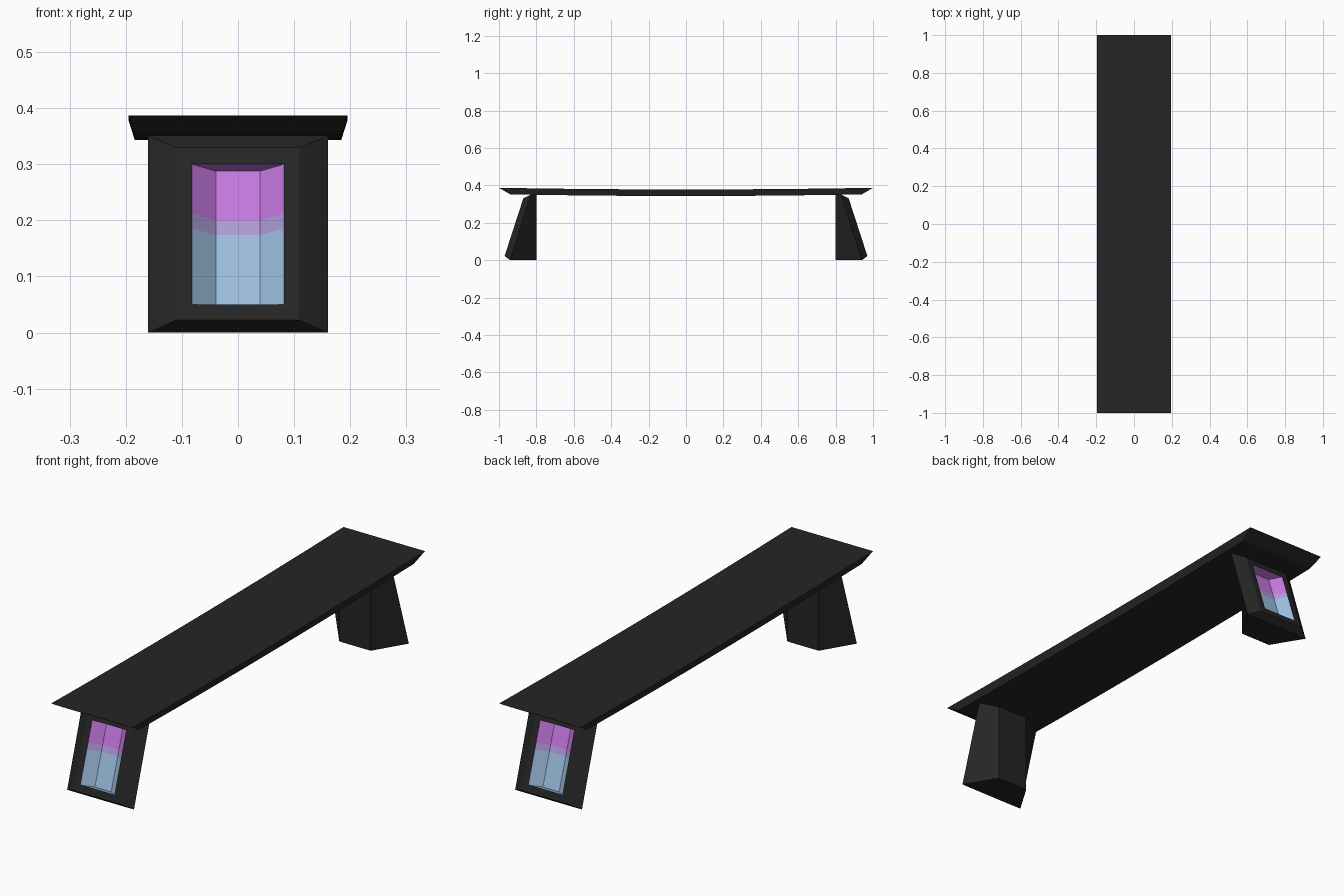
import bpy, bmesh, math

if "Cube" in bpy.data.objects:
    bpy.data.objects.remove(bpy.data.objects["Cube"])


def material(name, rgb):
    m = bpy.data.materials.new(name)
    m.diffuse_color = (*rgb, 1)
    m.use_nodes = True
    m.node_tree.nodes["Principled BSDF"].inputs["Base Color"].default_value = m.diffuse_color
    return m


BLACK = material("charcoal", (0.0185, 0.0185, 0.0185))
PURPLE = material("glow purple", (0.57, 0.188, 0.76))
LILAC = material("glow lilac", (0.43, 0.33, 0.68))
BLUE = material("glow blue", (0.34, 0.52, 0.74))


def finish(bm, name, mats):
    bmesh.ops.recalc_face_normals(bm, faces=bm.faces)
    me = bpy.data.meshes.new(name)
    bm.to_mesh(me)
    bm.free()
    for m in mats:
        me.materials.append(m)
    ob = bpy.data.objects.new(name, me)
    bpy.context.collection.objects.link(ob)
    return ob


def bridge(bm, a, b, closed=True):
    n = len(a)
    return [bm.faces.new((a[i], a[(i + 1) % n], b[(i + 1) % n], b[i]))
            for i in range(n if closed else n - 1)]


# Seat: gently sagging slab with undercut edges
bm = bmesh.new()
rings = []
for i in range(9):
    t = -1 + i / 4
    sag = 0.009 * (1 - t * t)
    rings.append([bm.verts.new(p) for p in (
        (-0.195, t, 0.387 - sag), (0.195, t, 0.387 - sag),
        (0.184, t * 0.94, 0.352 - sag), (-0.184, t * 0.94, 0.352 - sag))])
for a, b in zip(rings, rings[1:]):
    bridge(bm, a, b)
bm.faces.new(rings[0])
bm.faces.new(rings[-1])
finish(bm, "seat", [BLACK])

# Leaning outer face of a leg: point at width x, height z, sunk by depth
TILT = math.atan2(0.10, 0.308)


def on_face(x, z, depth=0.0):
    y = -0.97 + 0.10 * (z - 0.022) / 0.308
    return (x, y + depth * math.cos(TILT), z - depth * math.sin(TILT))


def make_leg(name, turn):
    bm = bmesh.new()
    ring = lambda pts: [bm.verts.new(p) for p in pts]
    # Body: narrow inner face, wide rim, bevelled outer face
    inner = ring([(-0.075, -0.8, 0), (0.075, -0.8, 0),
                  (0.075, -0.8, 0.35), (-0.075, -0.8, 0.35)])
    rim = ring([(-0.16, -0.94, 0), (0.16, -0.94, 0),
                (0.16, -0.83, 0.35), (-0.16, -0.83, 0.35)])
    outer = ring([on_face(x, z) for x, z in
                  ((-0.11, 0.022), (0.11, 0.022), (0.11, 0.33), (-0.11, 0.33))])
    bm.faces.new(inner)
    bridge(bm, inner, rim)
    bridge(bm, rim, outer)
    # Glowing recess, one row of faces per colour
    rows = [ring([on_face(x, z, d) for x, d in
                  ((-0.082, 0), (-0.039, 0.04), (0.039, 0.04), (0.082, 0))])
            for z in (0.05, 0.186, 0.212, 0.30)]
    for k in range(3):
        for f in bridge(bm, rows[k], rows[k + 1], closed=False):
            f.material_index = k + 1
    bm.faces.new(rows[0]).material_index = 1
    bm.faces.new(rows[3]).material_index = 3
    # Frame around the recess
    left, right = [r[0] for r in rows], [r[3] for r in rows]
    bm.faces.new((outer[0], outer[1], right[0], left[0]))
    bm.faces.new((outer[2], outer[3], left[3], right[3]))
    bm.faces.new((outer[1], outer[2], *reversed(right)))
    bm.faces.new((outer[3], outer[0], *left))
    ob = finish(bm, name, [BLACK, BLUE, LILAC, PURPLE])
    ob.rotation_euler.z = turn


make_leg("front_leg", 0)
make_leg("back_leg", math.pi)
